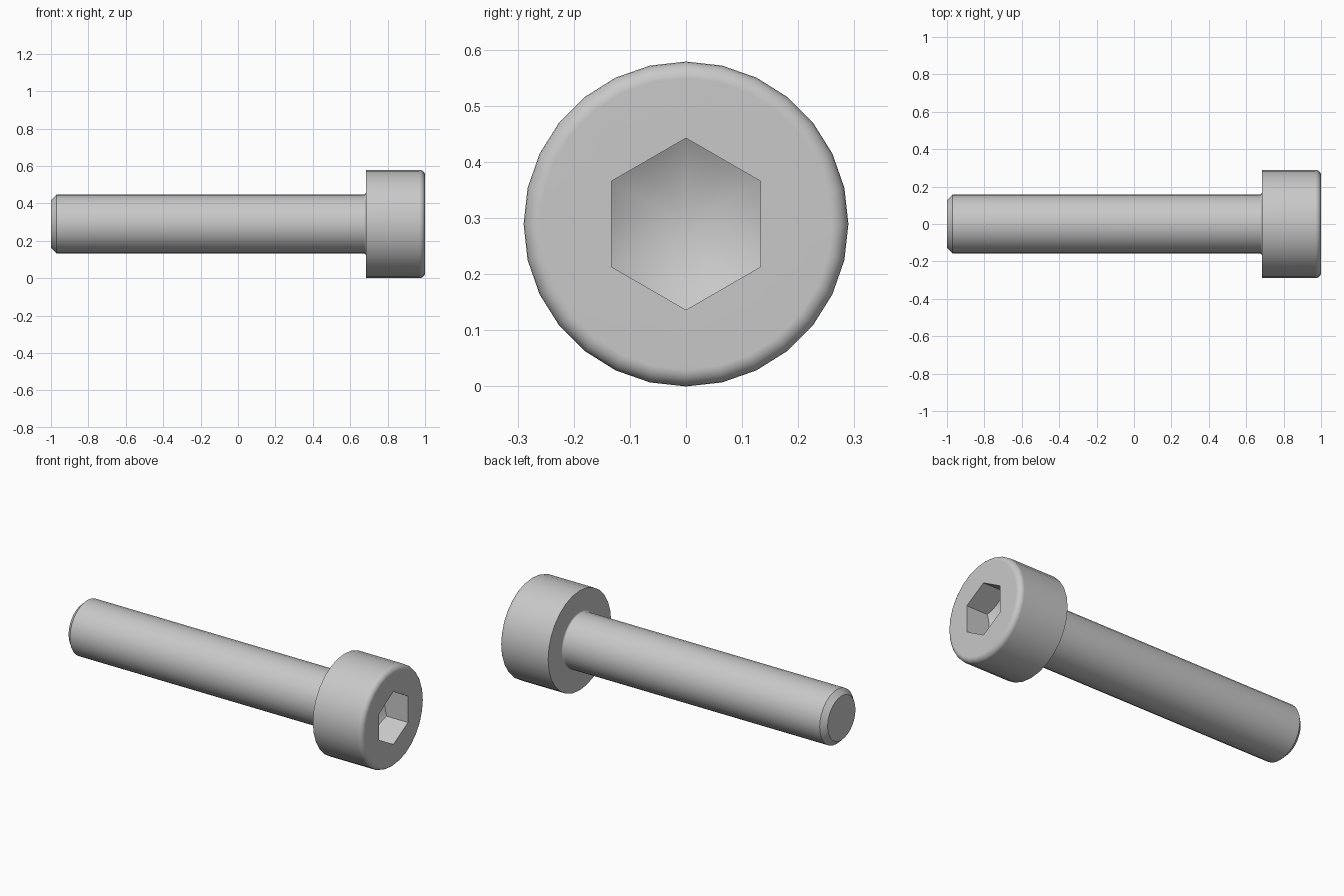
import bpy, bmesh
from math import sin, cos, pi, radians, tan

cube = bpy.data.objects.get("Cube")
if cube:
    bpy.data.objects.remove(cube, do_unlink=True)

SIDES = 28
HEAD_R, SHANK_R, AXIS_Z = 0.2895, 0.158, 0.2895
HEAD_X = 0.684            # underside of the head
HEX_R = 0.153             # socket corner radius
SOCKET_DEPTH = 0.137
STEPS = 6                 # samples along each socket side

steel = bpy.data.materials.new("grey steel")
steel.use_nodes = True
grey = (0.58, 0.58, 0.58, 1)
steel.diffuse_color = grey
steel.node_tree.nodes["Principled BSDF"].inputs["Base Color"].default_value = grey


def arc(cx, cr, radius, start, end, count):
    """Points (x, r) of a rounded corner in the turning profile."""
    angles = [radians(start + (end - start) * i / count) for i in range(count + 1)]
    return [(cx + radius * cos(a), cr + radius * sin(a)) for a in angles]


def bridge(bm, a, b):
    n = len(a)
    for i in range(n):
        j = (i + 1) % n
        bm.faces.new((a[i], a[j], b[j], b[i]))


bm = bmesh.new()

# Turned body: chamfered tip, shank, small fillet, head, rounded rim
fillet, rim = 0.0105, 0.03
profile = [(-1, SHANK_R - 0.03), (-0.97, SHANK_R)]
profile += arc(HEAD_X - fillet, SHANK_R + fillet, fillet, -90, 0, 3)
profile += [(HEAD_X, HEAD_R)]
profile += arc(1 - rim, HEAD_R - rim, rim, 90, 0, 5)
rings = []
for x, r in profile:
    turn = [2 * pi * i / SIDES for i in range(SIDES)]
    rings.append([bm.verts.new((x, r * sin(t), AXIS_Z + r * cos(t))) for t in turn])
bm.faces.new(rings[0])
for a, b in zip(rings, rings[1:]):
    bridge(bm, a, b)

# Hexagonal socket with a conical floor
mouth, floor = [], []
for k in range(6):
    a, b = k * pi / 3, (k + 1) * pi / 3
    for s in range(STEPS):
        f = s / STEPS
        y = HEX_R * (sin(a) * (1 - f) + sin(b) * f)
        z = HEX_R * (cos(a) * (1 - f) + cos(b) * f)
        depth = SOCKET_DEPTH + (HEX_R - (y * y + z * z) ** 0.5) * tan(pi / 6)
        mouth.append(bm.verts.new((1, y, AXIS_Z + z)))
        floor.append(bm.verts.new((1 - depth, y, AXIS_Z + z)))
bridge(bm, mouth, floor)
apex = bm.verts.new((1 - SOCKET_DEPTH - HEX_R * tan(pi / 6), 0, AXIS_Z))
for i in range(len(floor)):
    bm.faces.new((floor[i], floor[(i + 1) % len(floor)], apex))

# Flat end of the head between the rim and the socket
loops = [e for e in bm.edges if e.is_boundary]
bmesh.ops.bridge_loops(bm, edges=loops)
bmesh.ops.recalc_face_normals(bm, faces=bm.faces)

mesh = bpy.data.meshes.new("socket_head_bolt")
bm.to_mesh(mesh)
bm.free()
mesh.materials.append(steel)
bolt = bpy.data.objects.new("socket_head_bolt", mesh)
bpy.context.collection.objects.link(bolt)

# Smooth shading with crisp edges and flat end faces
bpy.ops.object.select_all(action="DESELECT")
bolt.select_set(True)
bpy.context.view_layer.objects.active = bolt
bpy.ops.object.shade_smooth_by_angle(angle=radians(35))
weighted = bolt.modifiers.new("weighted_normals", "WEIGHTED_NORMAL")
weighted.keep_sharp = True
